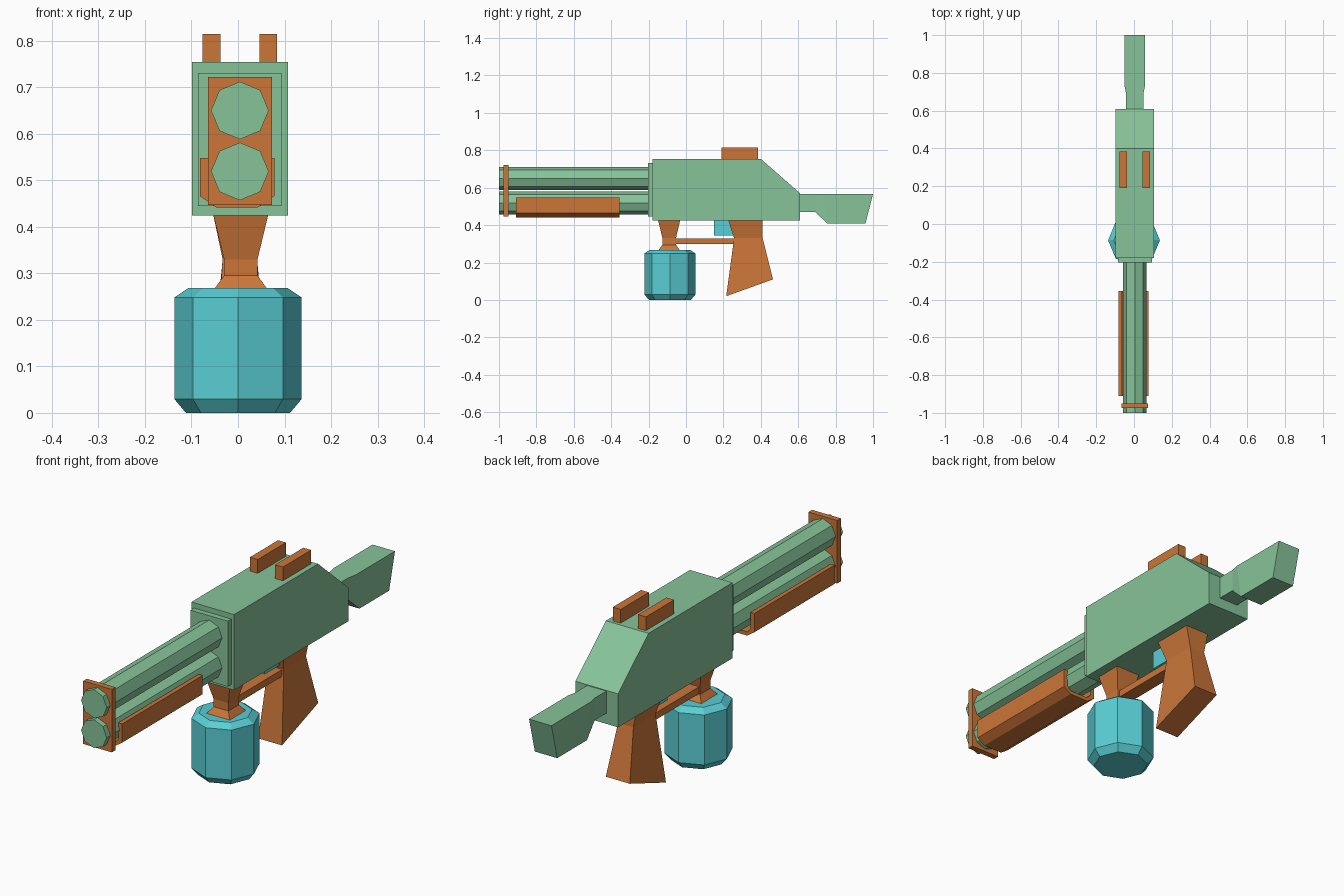
import bpy, bmesh
from math import cos, sin, tau

if "Cube" in bpy.data.objects:
    bpy.data.objects.remove(bpy.data.objects["Cube"])


def material(name, rgb):
    m = bpy.data.materials.new(name)
    m.diffuse_color = (*rgb, 1)
    m.use_nodes = True
    m.node_tree.nodes["Principled BSDF"].inputs["Base Color"].default_value = m.diffuse_color
    return m


GREEN = material("green", (0.24, 0.55, 0.32))
ORANGE = material("orange", (0.60, 0.18, 0.04))
CYAN = material("cyan", (0.10, 0.62, 0.66))
CX = 0.004  # centre line of the upper parts


def loft(name, rings, mat):
    """Join equal-sized point rings into a closed solid."""
    bm = bmesh.new()
    loops = [[bm.verts.new(p) for p in ring] for ring in rings]
    n = len(loops[0])
    for a, b in zip(loops, loops[1:]):
        for i in range(n):
            j = (i + 1) % n
            bm.faces.new((a[i], a[j], b[j], b[i]))
    bm.faces.new(loops[0][::-1])
    bm.faces.new(loops[-1])
    bmesh.ops.recalc_face_normals(bm, faces=bm.faces)
    mesh = bpy.data.meshes.new(name)
    bm.to_mesh(mesh)
    bm.free()
    mesh.materials.append(mat)
    obj = bpy.data.objects.new(name, mesh)
    bpy.context.collection.objects.link(obj)
    return obj


def rect_z(hw, y0, y1, z0, z1=None, cx=CX):
    """Horizontal rectangle; front edge at height z0, back edge at z1."""
    z1 = z0 if z1 is None else z1
    return [(cx - hw, y0, z0), (cx + hw, y0, z0), (cx + hw, y1, z1), (cx - hw, y1, z1)]


def box(name, hw, y0, y1, z0, z1, mat, cx=CX):
    return loft(name, [rect_z(hw, y0, y1, z, cx=cx) for z in (z0, z1)], mat)


def side_profile(name, pts, hw, mat):
    return loft(name, [[(x, y, z) for y, z in pts] for x in (CX - hw, CX + hw)], mat)


def octagon(r):
    return [(r * cos(tau * i / 8), r * sin(tau * i / 8)) for i in range(8)]


# receiver and its front plate
side_profile("receiver", [(-0.18, 0.424), (-0.18, 0.754), (0.40, 0.754),
                          (0.61, 0.57), (0.61, 0.424)], 0.103, GREEN)
box("front_plate", 0.09, -0.204, -0.18, 0.445, 0.731, GREEN)

# stock, narrow neck widening to the butt: half width, y/z top, y/z bottom
stock = [(0.046, 0.60, 0.567, 0.60, 0.47), (0.046, 0.69, 0.567, 0.69, 0.47),
         (0.054, 0.73, 0.567, 0.755, 0.41), (0.054, 1.0, 0.567, 0.96, 0.41)]
loft("stock", [[(CX - w, yt, zt), (CX + w, yt, zt), (CX + w, yb, zb), (CX - w, yb, zb)]
               for w, yt, zt, yb, zb in stock], GREEN)

# twin barrels and muzzle clamp
for name, z in (("upper_barrel", 0.65), ("lower_barrel", 0.519)):
    loft(name, [[(CX + a, y, z + b) for a, b in octagon(0.062)]
                for y in (-1.0, -0.19)], GREEN)
box("muzzle_clamp", 0.069, -0.975, -0.95, 0.447, 0.722, ORANGE)

# pump handle: U channel under the lower barrel
half = [(0.080, 0.548), (0.080, 0.466), (0.045, 0.442)]
inner = [(0.045, 0.458), (0.061, 0.476), (0.061, 0.548)]
outer = half + [(-x, z) for x, z in half[::-1]]
inside = [(-x, z) for x, z in inner[::-1]] + inner
loft("pump_handle", [[(x - 0.002, y, z) for x, z in outer + inside]
                     for y in (-0.91, -0.355)], ORANGE)

# sight rails
for name, dx in (("left_sight_rail", -0.061), ("right_sight_rail", 0.061)):
    box(name, 0.019, 0.19, 0.385, 0.74, 0.814, ORANGE, cx=CX + dx)

# pistol grip, pinched below the receiver
loft("grip", [rect_z(0.058, 0.215, 0.465, 0.02, 0.11),
              rect_z(0.037, 0.257, 0.41, 0.33),
              rect_z(0.058, 0.225, 0.41, 0.43)], ORANGE)

# trigger and guard bar
box("trigger", 0.02, 0.15, 0.25, 0.345, 0.43, CYAN)
box("trigger_guard", 0.03, -0.07, 0.27, 0.298, 0.328, ORANGE)

# hourglass mount holding the tank
loft("tank_mount", [rect_z(h, -0.09 - h, -0.09 + h, z, cx=CX + 0.002)
                    for h, z in ((0.058, 0.265), (0.036, 0.295),
                                 (0.036, 0.33), (0.06, 0.43))], ORANGE)

# octagonal tank with chamfered ends
loft("tank", [[(a, b - 0.086, z) for a, b in octagon(r)]
              for r, z in ((0.112, 0), (0.137, 0.03), (0.137, 0.248), (0.107, 0.268))], CYAN)
